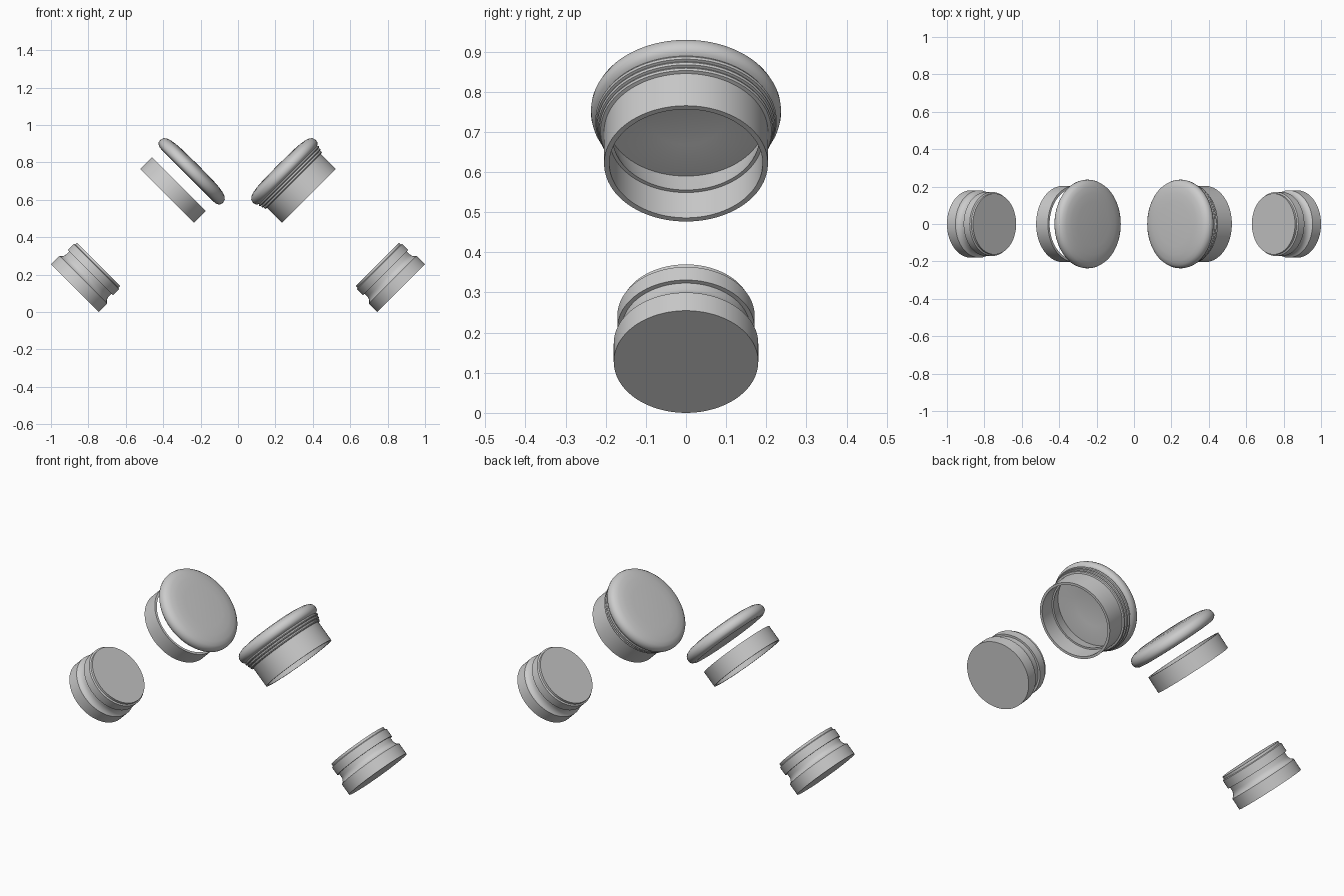
import bpy, bmesh, math

cube = bpy.data.objects.get("Cube")
if cube:
    bpy.data.objects.remove(cube, do_unlink=True)

grey = bpy.data.materials.new("light_grey")
grey.use_nodes = True
colour = (0.6, 0.6, 0.6, 1)
grey.diffuse_color = colour
grey.node_tree.nodes["Principled BSDF"].inputs["Base Color"].default_value = colour


def lathe(name, profile, side, closed=False):
    """Turn a (radius, height) profile round an axis leaning inward at 45 degrees."""
    bm = bmesh.new()
    verts = [bm.verts.new((r, 0, h)) for r, h in profile]
    pairs = list(zip(verts, verts[1:]))
    if closed:
        pairs.append((verts[-1], verts[0]))
    edges = [bm.edges.new(p) for p in pairs]
    bmesh.ops.spin(bm, geom=verts + edges, axis=(0, 0, 1), cent=(0, 0, 0),
                   angle=math.tau, steps=96, use_duplicate=False)
    bmesh.ops.remove_doubles(bm, verts=bm.verts, dist=0.0001)
    bmesh.ops.recalc_face_normals(bm, faces=bm.faces)
    mesh = bpy.data.meshes.new(name)
    bm.to_mesh(mesh)
    bm.free()
    mesh.materials.append(grey)
    obj = bpy.data.objects.new(name, mesh)
    bpy.context.collection.objects.link(obj)
    obj.location = (0.5 * side, 0, 0.5)
    obj.rotation_euler = (0, -side * math.pi / 4, 0)
    bpy.ops.object.select_all(action="DESELECT")
    obj.select_set(True)
    bpy.context.view_layer.objects.active = obj
    bpy.ops.object.shade_smooth_by_angle(angle=math.radians(30))
    return obj


# Softly domed lid with a rounded rim and a shallow dished underside
lid = [(0, 0.405), (0.12, 0.403), (0.165, 0.400), (0.2, 0.394), (0.22, 0.386),
       (0.231, 0.376), (0.236, 0.364), (0.237, 0.354), (0.235, 0.343),
       (0.228, 0.334), (0.215, 0.327), (0.2, 0.325), (0.1, 0.338), (0, 0.342)]

# Plain tube that forms the open collar
collar = [(0.204, 0.171), (0.204, 0.26), (0.191, 0.26), (0.191, 0.171)]

# Stepped neck between collar and lid
neck = [(0.182, 0.26), (0.204, 0.26), (0.204, 0.284)]
for i in range(3):
    r, h = 0.213 + 0.005 * i, 0.286 + 0.015 * i
    neck += [(r, h), (r + 0.003, h + 0.005), (r, h + 0.011), (r - 0.005, h + 0.013)]
neck += [(0.225, 0.333), (0.2, 0.333), (0.192, 0.3)]

# Solid plug with a flat top, a lip, a waist groove and a wide foot
plug = [(0, -0.347), (0.163, -0.347), (0.163, -0.36), (0.171, -0.364),
        (0.171, -0.41), (0.16, -0.41), (0.16, -0.432), (0.162, -0.442),
        (0.167, -0.452), (0.174, -0.459), (0.18, -0.463), (0.18, -0.527), (0, -0.527)]

for side, label in ((1, "left"), (-1, "right")):
    lathe(label + "_lid", lid, side)
    lathe(label + "_collar", collar, side, closed=True)
    lathe(label + "_plug", plug, side)

# Only one side has the neck joining lid and collar
lathe("left_neck", neck, 1, closed=True)
